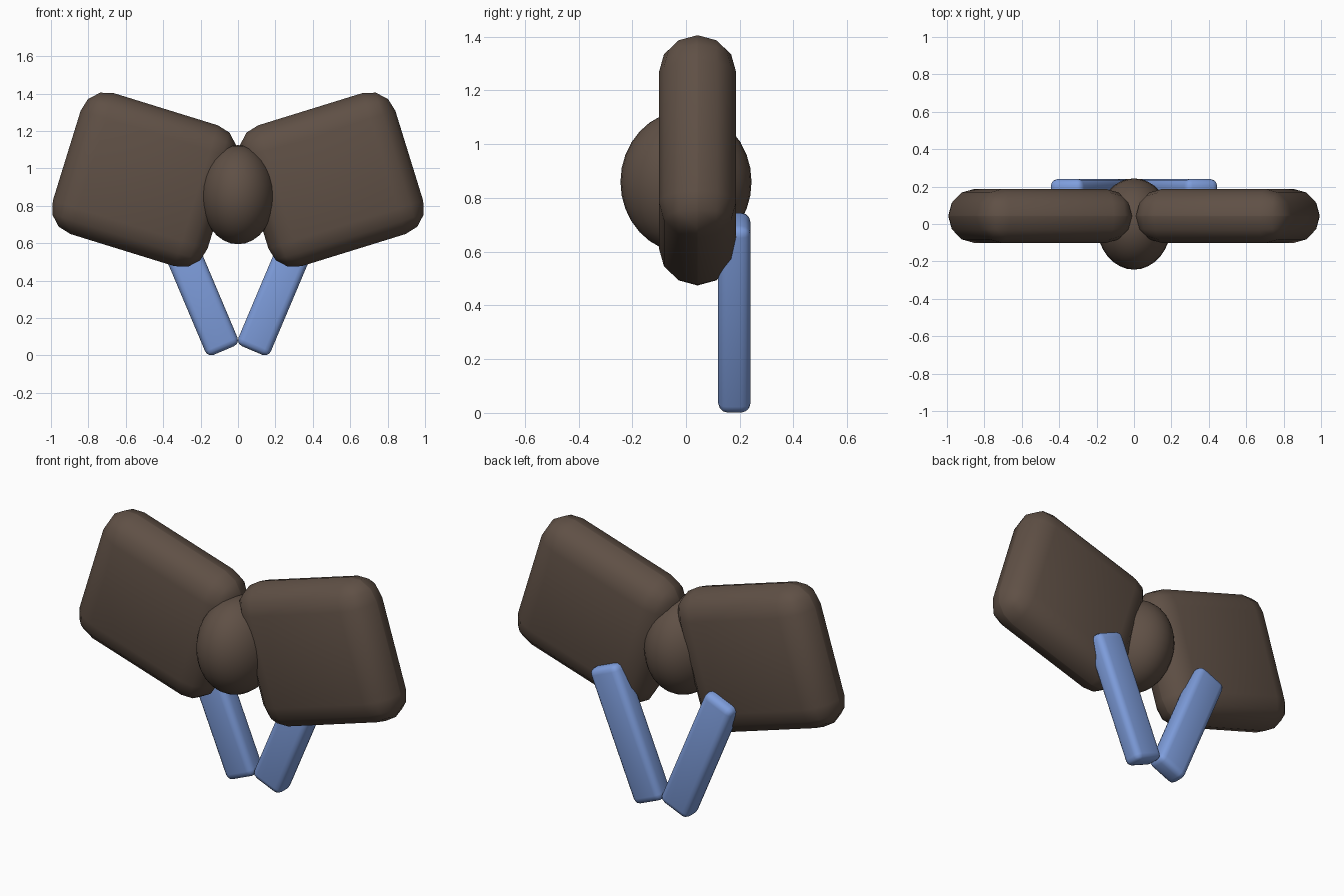
import bpy

if "Cube" in bpy.data.objects:
    bpy.data.objects.remove(bpy.data.objects["Cube"], do_unlink=True)


def make_material(name, color):
    mat = bpy.data.materials.new(name)
    mat.use_nodes = True
    mat.diffuse_color = color
    mat.node_tree.nodes["Principled BSDF"].inputs["Base Color"].default_value = color
    return mat


brown = make_material("dark brown", (0.115, 0.08, 0.06, 1))
blue = make_material("soft blue", (0.21, 0.34, 0.72, 1))


def rounded_box(name, center, size, tilt, radius, mat):
    """Box with rounded edges, tilted about the front-back axis."""
    bpy.ops.mesh.primitive_cube_add(size=1, location=center)
    obj = bpy.context.object
    obj.name = name
    obj.scale = size
    bpy.ops.object.transform_apply(location=False, rotation=False, scale=True)
    bevel = obj.modifiers.new("rounded edges", 'BEVEL')
    bevel.width = radius
    bevel.segments = 3
    bevel.limit_method = 'NONE'
    bpy.ops.object.modifier_apply(modifier=bevel.name)
    bpy.ops.object.shade_smooth()
    obj.rotation_euler.y = tilt
    obj.data.materials.append(mat)
    return obj


# Wings and hanging tails, mirrored left and right
for side, label in ((1, "left"), (-1, "right")):
    rounded_box(label + "_wing", (side * 0.502, 0.043, 0.94),
                (0.866, 0.288, 0.788), -0.3 * side, 0.142, brown)
    rounded_box(label + "_tail", (side * 0.222, 0.18, 0.373),
                (0.188, 0.12, 0.752), 0.4 * side, 0.035, blue)

# Central knot
bpy.ops.mesh.primitive_uv_sphere_add(segments=32, ring_count=16, radius=1,
                                     location=(0, 0, 0.86))
knot = bpy.context.object
knot.name = "knot"
knot.scale = (0.2, 0.244, 0.265)
bpy.ops.object.transform_apply(location=False, rotation=False, scale=True)
bpy.ops.object.shade_smooth()
knot.data.materials.append(brown)
